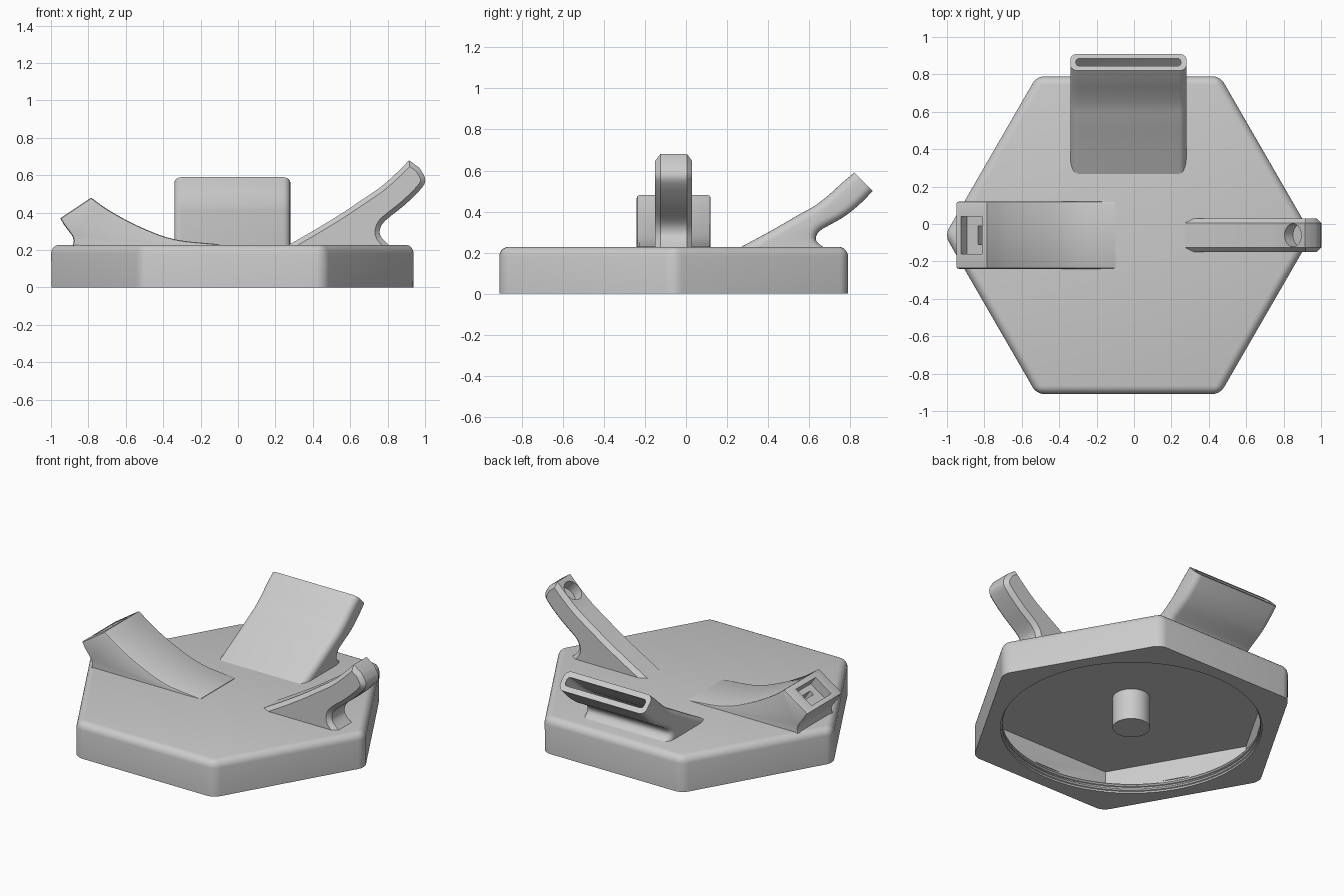
import bpy, bmesh, math
from mathutils import Vector

if "Cube" in bpy.data.objects:
    bpy.data.objects.remove(bpy.data.objects["Cube"])

CX, CY = -0.03, -0.06          # centre of the hexagonal base
grey = bpy.data.materials.new("plain_grey")
grey.diffuse_color = (0.6, 0.6, 0.6, 1)
grey.use_nodes = True
grey.node_tree.nodes["Principled BSDF"].inputs["Base Color"].default_value = grey.diffuse_color


def smooth(pts, n=3):
    """Catmull-Rom curve through the points."""
    p = [Vector(q) for q in pts]
    p = [2 * p[0] - p[1]] + p + [2 * p[-1] - p[-2]]
    out = []
    for a, b, c, d in zip(p, p[1:], p[2:], p[3:]):
        for i in range(n):
            t = i / n
            out.append(0.5 * (2 * b + (c - a) * t + (2 * a - 5 * b + 4 * c - d) * t * t
                              + (3 * b - a - 3 * c + d) * t ** 3))
    return [tuple(v) for v in out] + [tuple(p[-2])]


def link(name, bm):
    bmesh.ops.recalc_face_normals(bm, faces=bm.faces)
    me = bpy.data.meshes.new(name)
    bm.to_mesh(me)
    bm.free()
    ob = bpy.data.objects.new(name, me)
    bpy.context.collection.objects.link(ob)
    me.materials.append(grey)
    return ob


def prism(name, chains, place, lo, hi, bevel=0.0, seg=1):
    """Extrude a closed outline; edges inside each chain are bevelled, joints are not."""
    bm = bmesh.new()
    pts = [p for c in chains for p in c]
    rings = [[bm.verts.new(place(u, v, t)) for u, v in pts] for t in (lo, hi)]
    n = len(pts)
    for r in rings:
        bm.faces.new(r)
    for i in range(n):
        j = (i + 1) % n
        bm.faces.new((rings[0][i], rings[0][j], rings[1][j], rings[1][i]))
    if bevel:
        edges, k = [], 0
        for c in chains:
            if len(c) > 2:
                edges += [bm.edges.get((r[i], r[i + 1])) for r in rings
                          for i in range(k, k + len(c) - 1)]
            k += len(c)
        bmesh.ops.recalc_face_normals(bm, faces=bm.faces)
        bmesh.ops.bevel(bm, geom=edges, offset=bevel, segments=seg, profile=0.5,
                        affect='EDGES', clamp_overlap=False)
    return link(name, bm)


def along_x(u, v, t): return (t, u, v)
def along_y(u, v, t): return (u, t, v)
def along_z(u, v, t): return (u, v, t)


def cut(ob, tool):
    tool.hide_render = True
    m = ob.modifiers.new("cut", 'BOOLEAN')
    m.operation, m.solver, m.object = 'DIFFERENCE', 'EXACT', tool
    bpy.context.view_layer.objects.active = ob
    bpy.ops.object.modifier_apply(modifier=m.name)
    bpy.data.objects.remove(tool)


def ngon(n, r):
    return [(CX + r * math.cos(2 * math.pi * i / n), CY + r * math.sin(2 * math.pi * i / n))
            for i in range(n)]


# Hexagonal base with rounded top and corners
bm = bmesh.new()
low, high = [[bm.verts.new((x, y, z)) for x, y in ngon(6, 0.981)] for z in (0, 0.228)]
bm.faces.new(low)
bm.faces.new(high)
for i in range(6):
    bm.faces.new((low[i - 1], low[i], high[i], high[i - 1]))
bmesh.ops.recalc_face_normals(bm, faces=bm.faces)
bmesh.ops.bevel(bm, geom=[e for e in bm.edges if max(v.co.z for v in e.verts) > 0.1],
                offset=0.045, segments=5, profile=0.5, affect='EDGES')
base = link("hex_base", bm)

# Hollow underside: round mouth opening into a hexagonal cavity
cut(base, prism("mouth_cutter", [ngon(96, 0.765)], along_z, -0.1, 0.07))
cut(base, prism("cavity_cutter", [ngon(6, 0.876)], along_z, 0.06, 0.2))

# Thread ridges in the mouth, and the centre peg
for i, z in enumerate((0.022, 0.05)):
    bpy.ops.mesh.primitive_torus_add(major_segments=96, minor_segments=8, major_radius=0.765,
                                     minor_radius=0.011, location=(CX, CY, z))
    bpy.context.object.name = f"thread_ridge_{i + 1}"
    bpy.context.object.data.materials.append(grey)
peg = prism("centre_peg", [ngon(48, 0.11)], along_z, 0, 0.21)

# Flat hollow spout at the back
front = smooth([(0.235, 0.21), (0.42, 0.31), (0.55, 0.385), (0.63, 0.43), (0.70, 0.485),
                (0.76, 0.54), (0.82, 0.59)])
under = smooth([(0.91, 0.50), (0.84, 0.43), (0.77, 0.375), (0.70, 0.335), (0.65, 0.305),
                (0.632, 0.27), (0.65, 0.24), (0.70, 0.21)])
spout = prism("spout", [front, under], along_x, -0.34, 0.28, 0.04, 5)
in_front = [(0.45, 0.27), (0.565, 0.35), (0.645, 0.40), (0.72, 0.455), (0.78, 0.51),
            (0.845, 0.565), (0.895, 0.615)]
in_under = [(0.935, 0.575), (0.885, 0.525), (0.82, 0.457), (0.755, 0.405), (0.685, 0.36),
            (0.63, 0.31), (0.57, 0.235), (0.46, 0.235)]
cut(spout, prism("spout_cutter", [in_front, in_under], along_x, -0.31, 0.25, 0.018, 3))

# Narrow right arm with a round socket near the tip
arm = smooth([(0.24, 0.21), (0.40, 0.302), (0.545, 0.39), (0.65, 0.46), (0.76, 0.535),
              (0.84, 0.605), (0.915, 0.68)])
arm += smooth([(0.97, 0.64), (1.0, 0.585), (0.985, 0.535), (0.89, 0.44), (0.79, 0.36),
               (0.76, 0.315), (0.765, 0.27), (0.82, 0.215)])
right_arm = prism("right_arm", [arm], along_y, CY - 0.09, CY + 0.09, 0.025)
bpy.ops.mesh.primitive_cylinder_add(vertices=40, radius=0.062, depth=0.14,
                                    location=(0.85, CY, 0.615), rotation=(0, -0.72, 0))
cut(right_arm, bpy.context.object)

# Wide left arm with a stepped slot in its end face
arm = smooth([(-0.10, 0.231), (-0.34, 0.258), (-0.525, 0.325), (-0.685, 0.41), (-0.785, 0.48)], 5)
arm += [(-0.95, 0.37), (-0.93, 0.335), (-0.885, 0.275), (-0.878, 0.25), (-0.885, 0.215)]
left_arm = prism("left_arm", [arm, [(-0.86, 0.205), (-0.10, 0.205)]], along_y,
                 CY - 0.18, CY + 0.18, 0.012, 2)
mid, side, out = Vector((-0.867, 0.425)), Vector((0.832, 0.555)), Vector((-0.555, 0.832))
for a0, a1, depth, half in ((-0.07, 0.065, 0.06, 0.10), (0.0, 0.03, 0.13, 0.05)):
    box = [tuple(mid + side * a + out * d) for a, d in
           ((a0, 0.05), (a1, 0.05), (a1, -depth), (a0, -depth))]
    cut(left_arm, prism("slot_cutter", [box], along_y, CY - half, CY + half))

# Smooth shading with crisp edges
for ob in list(bpy.context.scene.objects):
    bpy.ops.object.select_all(action='DESELECT')
    ob.select_set(True)
    bpy.context.view_layer.objects.active = ob
    bpy.ops.object.shade_smooth_by_angle(angle=math.radians(32))
